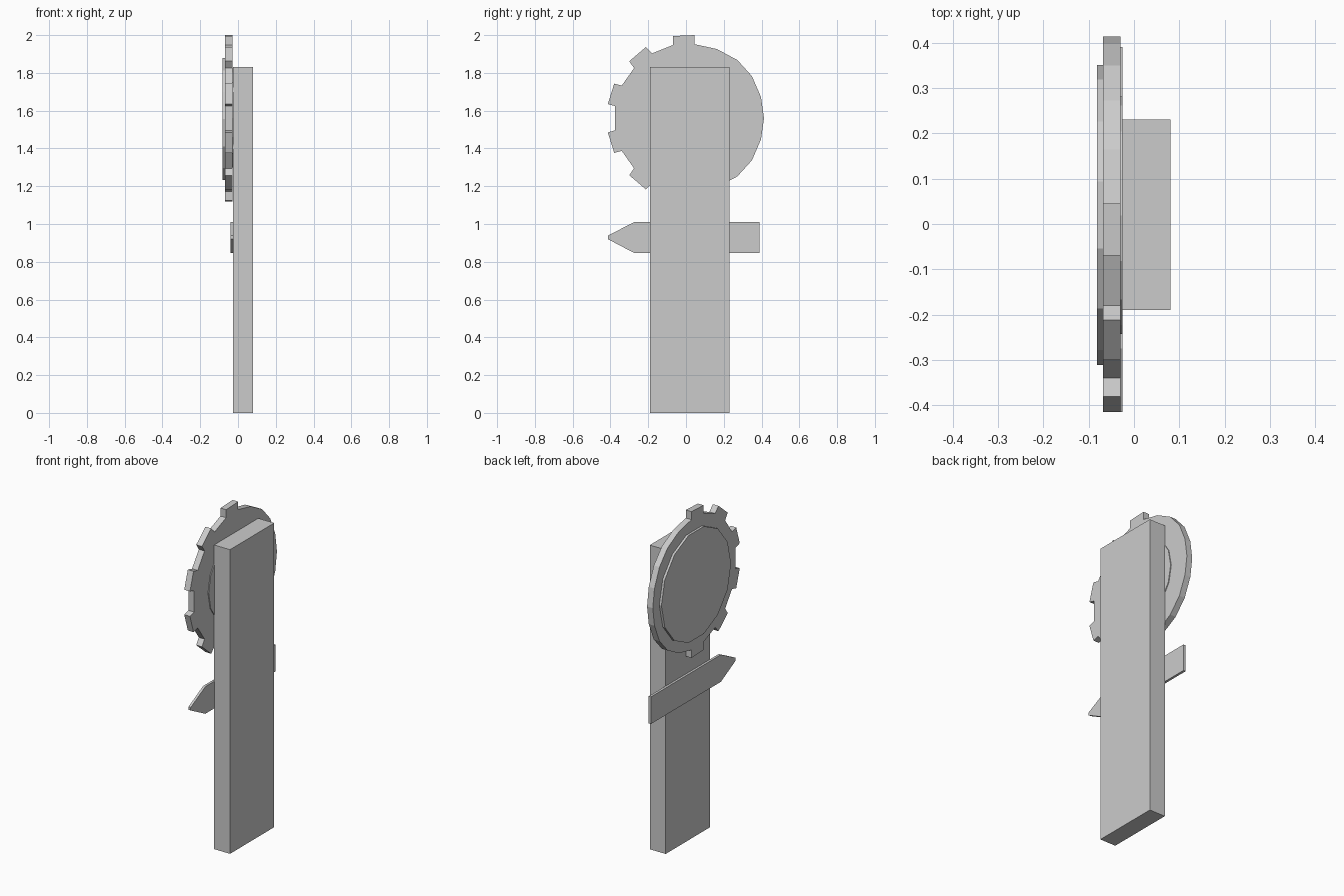
import bpy
import bmesh
from math import cos, sin, tau

cube = bpy.data.objects.get("Cube")
if cube:
    bpy.data.objects.remove(cube, do_unlink=True)

grey = bpy.data.materials.new("plain grey")
grey.use_nodes = True
grey.diffuse_color = (0.6, 0.6, 0.6, 1)
grey.node_tree.nodes["Principled BSDF"].inputs["Base Color"].default_value = (0.6, 0.6, 0.6, 1)


def slab(name, outline, x0, x1):
    """Extrude a (y, z) outline along x from x0 to x1."""
    bm = bmesh.new()
    face = bm.faces.new([bm.verts.new((x0, y, z)) for y, z in outline])
    extruded = bmesh.ops.extrude_face_region(bm, geom=[face])["geom"]
    moved = [v for v in extruded if isinstance(v, bmesh.types.BMVert)]
    bmesh.ops.translate(bm, verts=moved, vec=(x1 - x0, 0, 0))
    bmesh.ops.recalc_face_normals(bm, faces=bm.faces[:])
    mesh = bpy.data.meshes.new(name)
    bm.to_mesh(mesh)
    bm.free()
    mesh.materials.append(grey)
    obj = bpy.data.objects.new(name, mesh)
    bpy.context.collection.objects.link(obj)
    return obj


def ring(cy, cz, radius, sides):
    return [(cy + radius * cos(tau * i / sides), cz + radius * sin(tau * i / sides))
            for i in range(sides)]


WHEEL_Z = 1.56

# Upright post
slab("post", [(-0.19, 0), (0.23, 0), (0.23, 1.83), (-0.19, 1.83)], -0.026, 0.08)

# Half-toothed wheel: upper outline as offsets from the hub, mirrored downwards
rim = [(0.397, 0.112), (0.349, 0.223), (0.272, 0.308), (0.164, 0.366), (0.045, 0.392)]
teeth = [(0.045, 0.44), (-0.07, 0.435), (-0.07, 0.387),
         (-0.18, 0.343), (-0.212, 0.377), (-0.3, 0.302), (-0.275, 0.265),
         (-0.34, 0.173), (-0.38, 0.183), (-0.414, 0.075), (-0.375, 0.064)]
upper = rim + teeth
offsets = [(0.413, 0)] + upper + [(y, -z) for y, z in reversed(upper)]
slab("toothed_wheel", [(y, WHEEL_Z + z) for y, z in offsets], -0.068, -0.03)

# Raised discs on both faces of the wheel
slab("outer_disc", ring(0.02, WHEEL_Z - 0.005, 0.331, 14), -0.082, -0.067)
slab("inner_disc", ring(0.019, WHEEL_Z, 0.262, 16), -0.031, -0.025)

# Pointed sign board
board = [(0.39, 0.847), (0.39, 1.01), (-0.275, 1.01),
         (-0.414, 0.938), (-0.414, 0.92), (-0.275, 0.847)]
slab("pointed_board", board, -0.04, -0.025)
